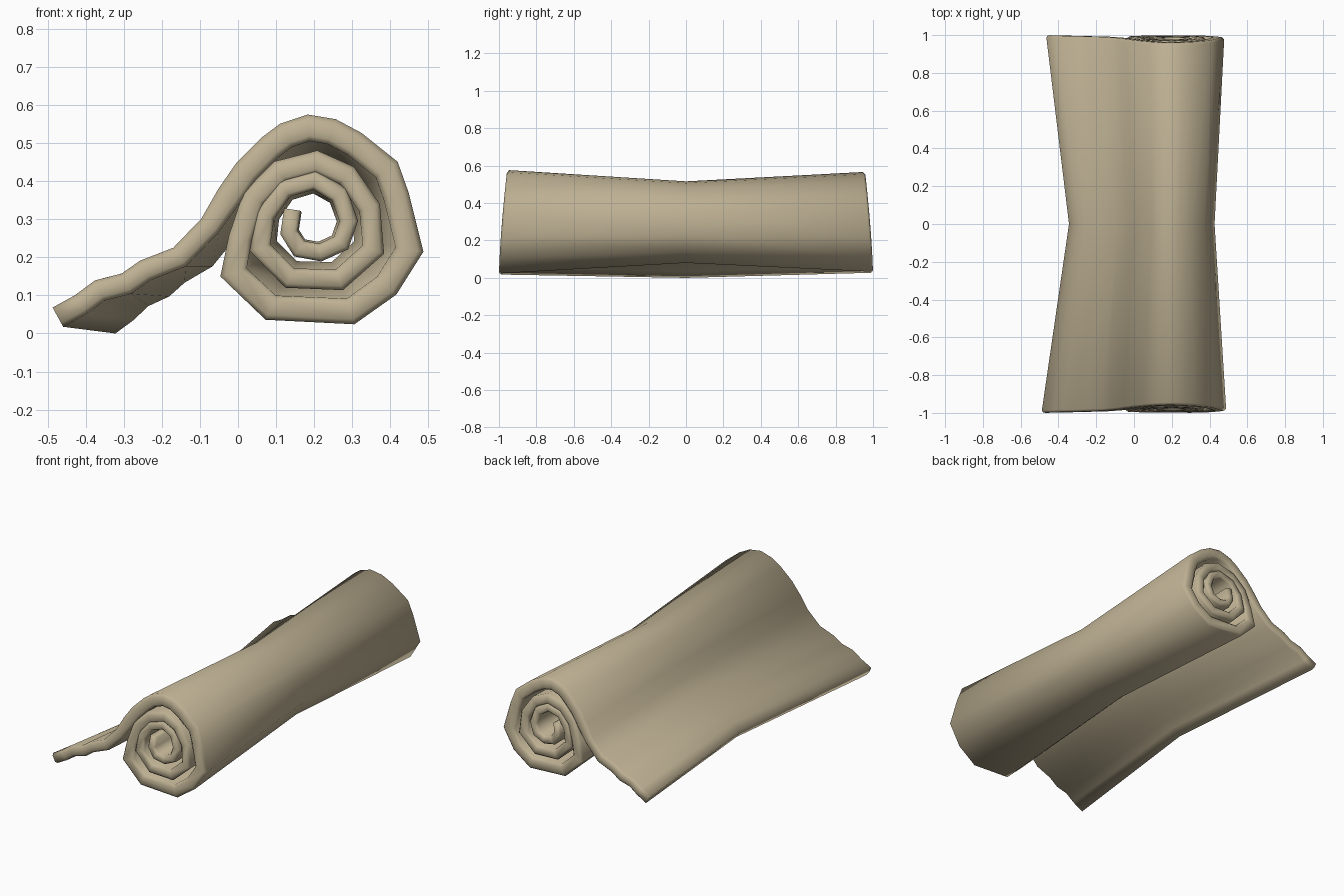
import bpy, bmesh
from mathutils import Vector

cube = bpy.data.objects.get("Cube")
if cube:
    bpy.data.objects.remove(cube, do_unlink=True)

# Paper colour
paper = bpy.data.materials.new("tan parchment")
paper.use_nodes = True
tan = (0.51, 0.435, 0.29, 1)
paper.diffuse_color = tan
bsdf = next(n for n in paper.node_tree.nodes if n.type == "BSDF_PRINCIPLED")
bsdf.inputs["Base Color"].default_value = tan
bsdf.inputs["Roughness"].default_value = 0.9

# Centre line of the sheet seen from the front: inner curl, two turns, loose flap
SPIRAL = [
    (.147, .325), (.138, .265), (.165, .222), (.22, .212), (.275, .237),
    (.295, .295), (.27, .365), (.205, .403), (.125, .38), (.075, .31),
    (.062, .225), (.14, .145), (.27, .14), (.36, .22), (.35, .33),
    (.29, .415), (.21, .45), (.115, .425), (.045, .355), (.01, .25),
    (-.008, .16), (.09, .067), (.3, .057), (.395, .125), (.455, .22),
    (.42, .36), (.395, .43), (.31, .498), (.25, .53), (.19, .54),
    (.13, .52), (.09, .49), (.025, .425), (-.02, .36), (-.07, .283),
    (-.15, .2), (-.24, .165), (-.29, .13), (-.36, .112), (-.41, .075),
    (-.47, .042)]
path = [Vector(p) for p in SPIRAL]
CORE = Vector((.2, .29))


def section(y, waist, drop, thin=1.0):
    """Both faces of the sheet at one station along the roll."""
    sides = ([], [])
    last = len(path) - 1
    for i, p in enumerate(path):
        before = (p - path[max(i - 1, 0)]).normalized()
        after = (path[min(i + 1, last)] - p).normalized()
        along = (before + after).normalized()
        normal = Vector((-along.y, along.x))
        # Mitre the corners so the sheet keeps its thickness
        mitre = 1 / max(along.dot(after if i < last else before), .8)
        half = (.022 + .012 * min(i / 23, 1) ** 1.5) * thin * mitre
        if i > 33:
            half *= .85
        # The inner curl narrows less than the outer turn
        inner = min(max((.22 - (p - CORE).length) / .12, 0), 1)
        scale = waist + (1 - waist) * .4 * inner
        sag = drop * max(0, -p.x) / .47
        for side, sign in zip(sides, (1, -1)):
            q = CORE + (p - CORE) * scale + normal * half * sign * waist
            z = q.y - sag
            # The ends lean inward toward the top of the roll
            side.append(Vector((q.x, y * (1 - .1 * max(z, 0) ** 1.5), z)))
    return sides


# Stations from front to back: rounded rim, narrow waist, rounded rim
stations = [section(-1, 1, 0, .6), section(-.988, 1, 0),
            section(0, .79, .075),
            section(.988, .965, 0), section(1, .965, 0, .6)]

bm = bmesh.new()
rings = [[[bm.verts.new(v) for v in side] for side in st] for st in stations]
loops = [a + b[::-1] for a, b in rings]
count = len(loops[0])
for near, far in zip(loops, loops[1:]):
    for i in range(count):
        j = (i + 1) % count
        bm.faces.new((near[i], near[j], far[j], far[i]))

# Close the rim strips at both ends
for a, b in (rings[0], rings[-1]):
    for i in range(len(a) - 1):
        bm.faces.new((a[i], a[i + 1], b[i + 1], b[i]))
bmesh.ops.recalc_face_normals(bm, faces=bm.faces)

# Stand the sheet on the ground and centre it
low = min(v.co.z for v in bm.verts)
mid_x = (min(v.co.x for v in bm.verts) + max(v.co.x for v in bm.verts)) / 2
bmesh.ops.translate(bm, verts=bm.verts, vec=(-mid_x, 0, -low))

for face in bm.faces:
    face.smooth = True
mesh = bpy.data.meshes.new("rolled_sheet")
bm.to_mesh(mesh)
bm.free()
mesh.materials.append(paper)
sheet = bpy.data.objects.new("rolled_sheet", mesh)
bpy.context.collection.objects.link(sheet)
